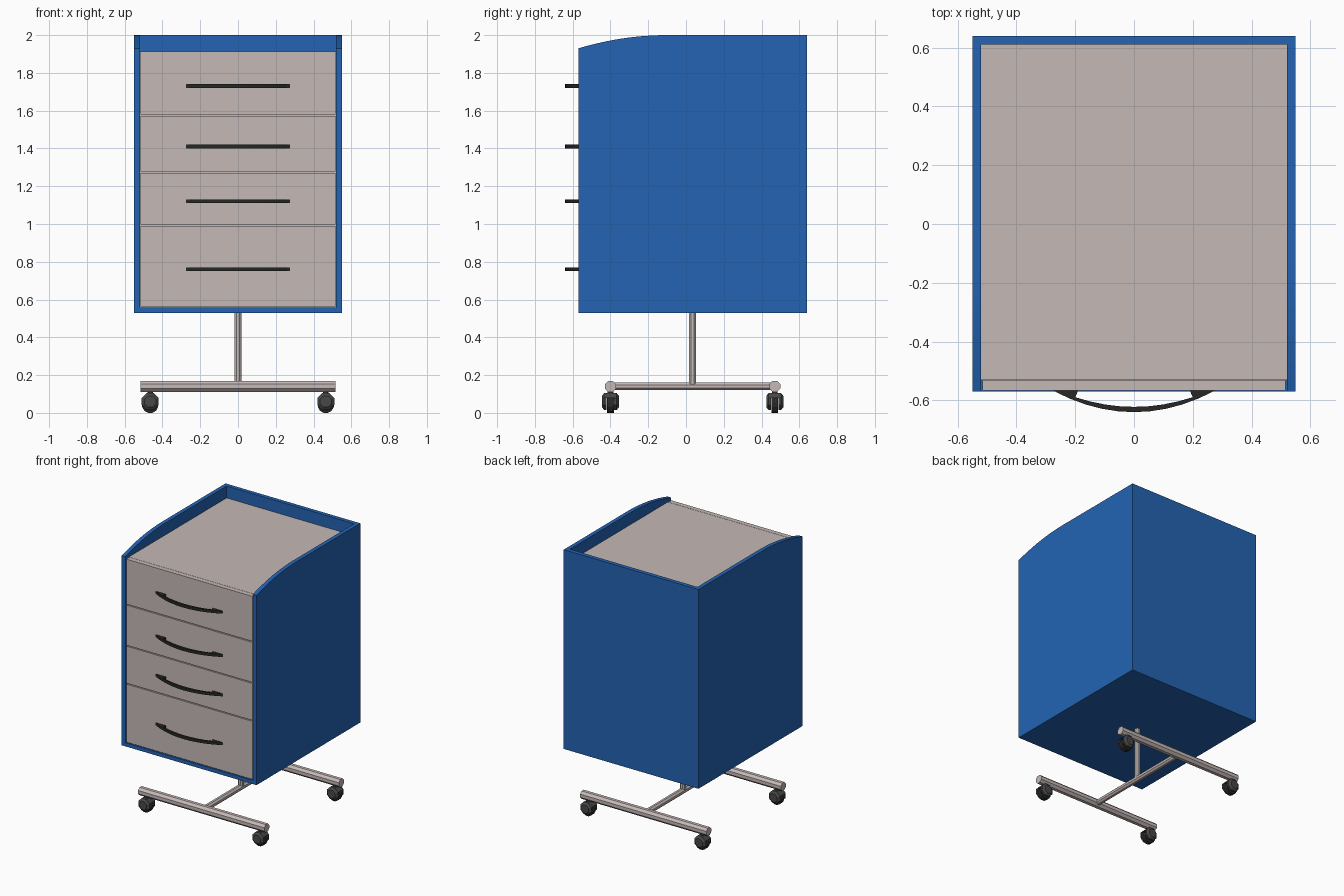
import bpy, bmesh, math

if "Cube" in bpy.data.objects:
    bpy.data.objects.remove(bpy.data.objects["Cube"])


def material(name, rgb):
    m = bpy.data.materials.new(name)
    m.diffuse_color = (*rgb, 1)
    m.use_nodes = True
    m.node_tree.nodes["Principled BSDF"].inputs["Base Color"].default_value = m.diffuse_color
    return m


BLUE = material("blue_panel", (0.017, 0.127, 0.456))
BEIGE = material("warm_grey", (0.56, 0.49, 0.47))
GREY = material("caster_grey", (0.065, 0.065, 0.065))
BLACK = material("near_black", (0.02, 0.021, 0.019))


def prism(name, rings, axis, mat):
    """Loft 2D outlines [(position, points), ...] along an axis and cap both ends."""
    def place(p, t):
        a, b = p
        return {"x": (t, a, b), "y": (a, t, b), "z": (a, b, t)}[axis]
    n = len(rings[0][1])
    verts = [place(p, t) for t, pts in rings for p in pts]
    faces = [list(range(n))[::-1], list(range(len(verts) - n, len(verts)))]
    for r in range(len(rings) - 1):
        for i in range(n):
            j = (i + 1) % n
            faces.append([r * n + i, r * n + j, r * n + n + j, r * n + n + i])
    mesh = bpy.data.meshes.new(name)
    mesh.from_pydata(verts, [], faces)
    bm = bmesh.new()
    bm.from_mesh(mesh)
    bmesh.ops.recalc_face_normals(bm, faces=bm.faces)
    bm.to_mesh(mesh)
    bm.free()
    mesh.materials.append(mat)
    ob = bpy.data.objects.new(name, mesh)
    bpy.context.collection.objects.link(ob)
    return ob


def box(name, x0, x1, y0, y1, z0, z1, mat):
    pts = [(x0, y0), (x1, y0), (x1, y1), (x0, y1)]
    return prism(name, [(z0, pts), (z1, pts)], "z", mat)


def ngon(a, b, r, n=8):
    """Regular outline with flat top and given half height."""
    k = r / math.cos(math.pi / n)
    return [(a + k * math.cos(math.tau * (i + 0.5) / n),
             b + k * math.sin(math.tau * (i + 0.5) / n)) for i in range(n)]


def bar(name, axis, t0, t1, a, b, r, mat, n=8):
    pts = ngon(a, b, r, n)
    return prism(name, [(t0, pts), (t1, pts)], axis, mat)


# Side panels with the curved front top corner
curve = [(-0.1 - 0.47 * i / 10, 2 - 0.07 * (i / 10) ** 2) for i in range(11)]
side = curve + [(-0.57, 0.53), (0.64, 0.53), (0.64, 2.0)]
for label, x0, x1 in (("left", -0.55, -0.52), ("right", 0.52, 0.55)):
    prism(label + "_side_panel", [(x0, side), (x1, side)], "x", BLUE)

# Back, bottom and recessed top
box("back_panel", -0.52, 0.52, 0.61, 0.64, 0.53, 2.0, BLUE)
box("bottom_panel", -0.52, 0.52, -0.57, 0.61, 0.53, 0.557, BLUE)
box("top_panel", -0.52, 0.52, -0.53, 0.61, 1.88, 1.912, BEIGE)
box("drawer_backing", -0.52, 0.52, -0.532, -0.515, 0.557, 1.88, BEIGE)

# Bowed handle outline, with feet widening at the drawer face
FACE = -0.567
outer = [(-0.275 + 0.55 * i / 10, FACE - 0.073 * (1 - (i / 5 - 1) ** 2)) for i in range(11)]
inner = [(0.2 - 0.4 * i / 8, -0.622 + 0.033 * (1 - i / 4) ** 2) for i in range(9)]
handle = outer + [(0.19, FACE)] + inner + [(-0.19, FACE)]

# Drawer fronts and handles
drawers = [(0.562, 0.990, 0.76), (0.997, 1.270, 1.12),
           (1.277, 1.573, 1.41), (1.580, 1.912, 1.73)]
for i, (z0, z1, zh) in enumerate(drawers, 1):
    box(f"drawer_front_{i}", -0.515, 0.515, FACE, -0.532, z0, z1, BEIGE)
    prism(f"drawer_handle_{i}", [(zh - 0.01, handle), (zh + 0.01, handle)], "z", BLACK)

# Stand: post, spine and two cross feet
bar("post", "z", 0.14, 0.53, 0, 0.035, 0.019, BEIGE)
bar("base_spine", "y", -0.40, 0.47, 0, 0.14, 0.02, BEIGE)
for label, y in (("front", -0.40), ("rear", 0.47)):
    bar(label + "_foot_bar", "x", -0.515, 0.515, y, 0.14, 0.029, BEIGE)

# Casters: wheel, two tapered cheeks, bridge over the wheel and stem
for fr, y in (("front", -0.40), ("rear", 0.47)):
    for lr, x in (("left", -0.465), ("right", 0.465)):
        tag = f"{fr}_{lr}_caster_"
        bar(tag + "wheel", "y", y - 0.018, y + 0.018, x, 0.042, 0.042, BLACK, 12)
        big, small = ngon(x, 0.06, 0.045), ngon(x, 0.06, 0.03)
        for s, label in ((-1, "front"), (1, "rear")):
            prism(tag + label + "_cheek",
                  [(y + s * 0.02, big), (y + s * 0.033, big), (y + s * 0.045, small)],
                  "y", GREY)
        top = [p for p in big if p[1] > 0.06]
        prism(tag + "bridge", [(y - 0.02, top), (y + 0.02, top)], "y", GREY)
        bar(tag + "stem", "z", 0.1, 0.13, x, y, 0.015, GREY)
